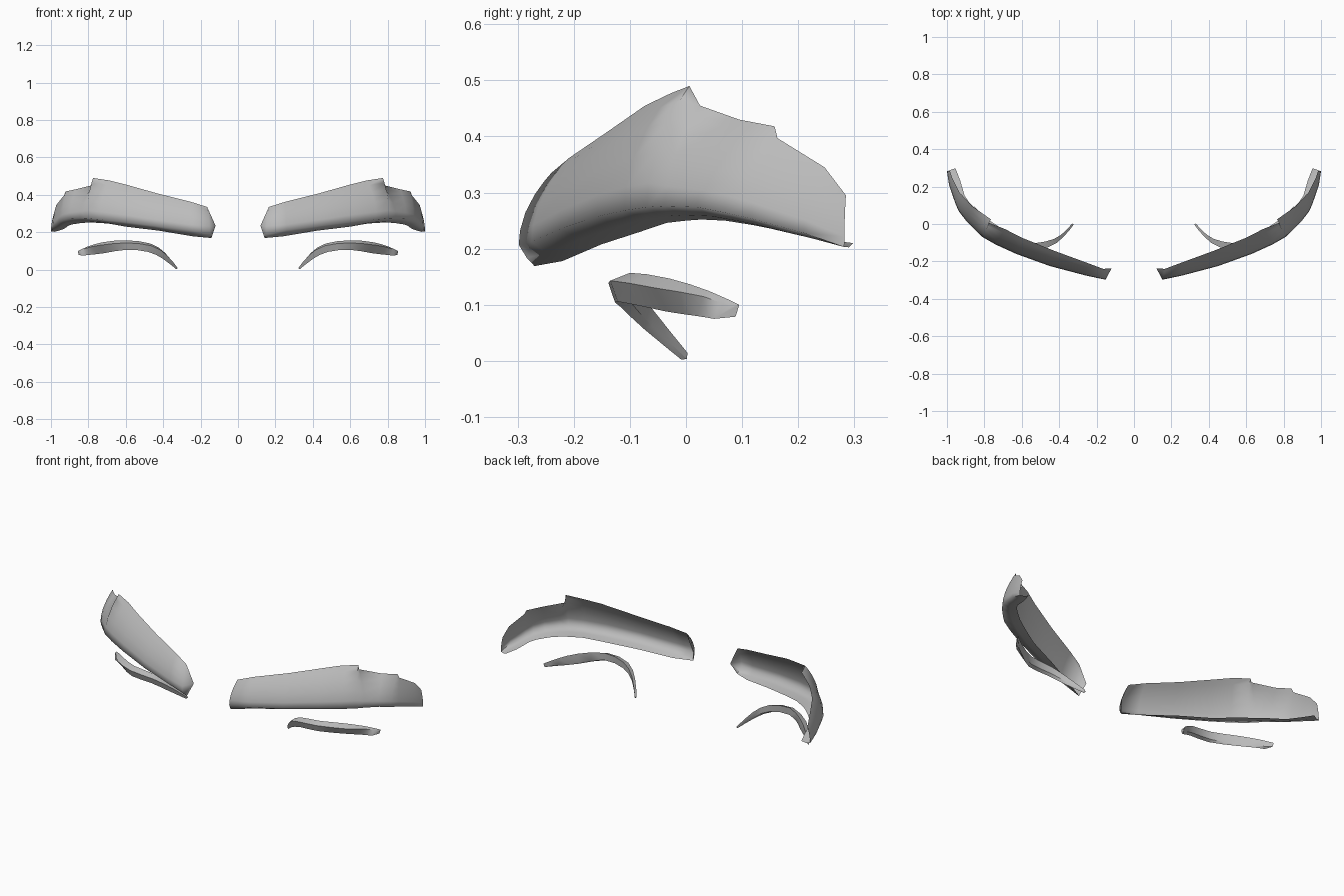
import bpy, bmesh, math
from mathutils import Vector

if "Cube" in bpy.data.objects:
    bpy.data.objects.remove(bpy.data.objects["Cube"])

grey = bpy.data.materials.new("mid_grey")
grey.diffuse_color = (0.5, 0.5, 0.5, 1)
grey.use_nodes = True
grey.node_tree.nodes["Principled BSDF"].inputs["Base Color"].default_value = grey.diffuse_color

# Brow stations from inner to outer end: top edge, low front ridge, back of underside
BROW = [
    ((.165, -.240, .335), (.152, -.298, .207), (.142, -.27, .169)),
    ((.25, -.208, .362), (.26, -.275, .212), (.24, -.22, .178)),
    ((.43, -.142, .407), (.45, -.225, .235), (.42, -.15, .208)),
    ((.60, -.073, .455), (.63, -.16, .257), (.60, -.082, .23)),
    ((.69, -.027, .477), (.74, -.11, .268), (.69, -.035, .246)),
    ((.775, .006, .49), (.81, -.07, .274), (.745, .00, .25)),
    ((.765, .025, .455), (.845, -.037, .276), (.785, .027, .252)),
    ((.865, .095, .43), (.90, .02, .274), (.835, .07, .25)),
    ((.922, .158, .418), (.938, .07, .264), (.885, .12, .242)),
    ((.93, .163, .397), (.957, .115, .254), (.905, .15, .236)),
    ((.972, .247, .345), (.989, .21, .228), (.93, .235, .218)),
    ((.985, .285, .295), (1.0, .282, .203), (.955, .298, .21)),
]
# Lash stripe stations: back top, front top, bottom
LASH = [
    ((.33, .003, .014), (.322, -.003, .008), (.33, -.008, .002)),
    ((.39, -.058, .09), (.378, -.07, .075), (.40, -.075, .057)),
    ((.47, -.093, .14), (.46, -.125, .127), (.48, -.115, .095)),
    ((.60, -.10, .157), (.60, -.135, .143), (.60, -.122, .106)),
    ((.72, -.03, .147), (.74, -.055, .13), (.715, -.035, .088)),
    ((.80, .04, .125), (.81, .03, .115), (.785, .02, .08)),
    ((.856, .095, .10), (.85, .08, .096), (.832, .05, .075)),
]


def brow_section(station):
    top, ridge, bottom = map(Vector, station)
    pts = [bottom, bottom.lerp(ridge, .5) - Vector((0, 0, .004)), ridge]
    for s in (.2, .45, .7, .88, 1):
        # upper face bows forwards between ridge and top edge
        p = ridge.lerp(top, s ** 2)
        p.z = ridge.z + (top.z - ridge.z) * s
        pts.append(p)
    return pts


def lash_section(station):
    top, front, bottom = map(Vector, station)
    back = bottom.lerp(top, .85)
    back.z = bottom.z + (top.z - bottom.z) * .15
    return [top, front, bottom, back]


def smooth_path(sections):
    """Add a curved in-between section in every gap."""
    out = []
    last = len(sections) - 1
    for i in range(last):
        a, b = sections[i], sections[i + 1]
        before, after = sections[max(i - 1, 0)], sections[min(i + 2, last)]
        out.append(a)
        out.append([(p + q) * .5625 - (o + r) * .0625
                    for o, p, q, r in zip(before, a, b, after)])
    return out + [sections[-1]]


def loft(name, sections, closed, side, angle, cap_point=None):
    """Skin the sections, mirrored to the given side."""
    bm = bmesh.new()
    rows = [[bm.verts.new((p[0] * side, p[1], p[2])) for p in s] for s in sections]
    n = len(rows[0])
    for a, b in zip(rows, rows[1:]):
        for i in range(n if closed else n - 1):
            j = (i + 1) % n
            bm.faces.new((a[i], b[i], b[j], a[j]))
    if closed:
        bm.faces.new(rows[0])
        bm.faces.new(rows[-1])
        bmesh.ops.recalc_face_normals(bm, faces=bm.faces[:])
    elif side < 0:
        bmesh.ops.reverse_faces(bm, faces=bm.faces[:])
    if cap_point:
        tip = bm.verts.new((cap_point[0] * side, cap_point[1], cap_point[2]))
        for u, v in zip(rows[0], rows[0][1:]):
            bm.faces.new((tip, u, v) if side > 0 else (tip, v, u))
    me = bpy.data.meshes.new(name)
    bm.to_mesh(me)
    bm.free()
    me.materials.append(grey)
    ob = bpy.data.objects.new(name, me)
    bpy.context.collection.objects.link(ob)
    bpy.ops.object.select_all(action='DESELECT')
    ob.select_set(True)
    bpy.context.view_layer.objects.active = ob
    bpy.ops.object.shade_smooth_by_angle(angle=math.radians(angle))


for side, label in ((1, "right"), (-1, "left")):
    # Hollow brow shell, closed at its inner end
    loft(f"{label}_brow", [brow_section(s) for s in BROW], False, side, 85,
         (.12, -.237, .235))
    # Thin curved lash stripe below the brow
    loft(f"{label}_lash", smooth_path([lash_section(s) for s in LASH]), True, side, 32)
